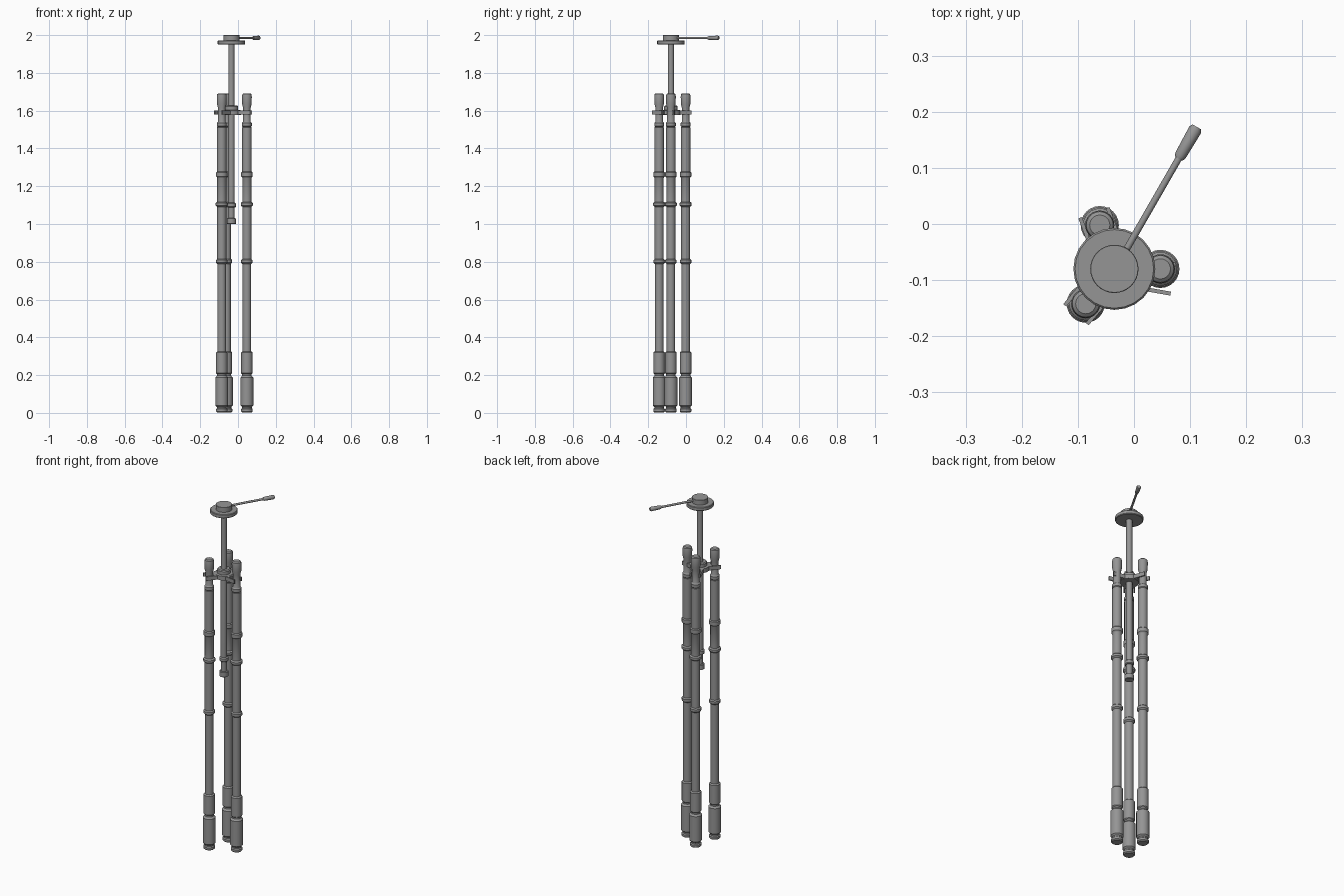
import bpy, bmesh
from math import cos, sin, pi, radians
from mathutils import Matrix, Vector

cube = bpy.data.objects.get("Cube")
if cube:
    bpy.data.objects.remove(cube, do_unlink=True)

grey = bpy.data.materials.new("mid grey")
grey.use_nodes = True
colour = (0.3, 0.3, 0.3, 1)
grey.diffuse_color = colour
grey.node_tree.nodes["Principled BSDF"].inputs["Base Color"].default_value = colour

AXIS = Vector((-0.035, -0.08, 0))      # centre column position


def finish(name, bm, matrix):
    bmesh.ops.recalc_face_normals(bm, faces=bm.faces)
    mesh = bpy.data.meshes.new(name)
    bm.to_mesh(mesh)
    bm.free()
    mesh.materials.append(grey)
    ob = bpy.data.objects.new(name, mesh)
    bpy.context.collection.objects.link(ob)
    ob.matrix_world = matrix
    bpy.ops.object.select_all(action='DESELECT')
    bpy.context.view_layer.objects.active = ob
    ob.select_set(True)
    bpy.ops.object.shade_smooth_by_angle(angle=radians(35))
    return ob


def lathe(name, profile, matrix, sides=24):
    """Turn a (radius, height) profile around z and cap both ends."""
    bm = bmesh.new()
    rings = [[bm.verts.new((r * cos(2 * pi * i / sides), r * sin(2 * pi * i / sides), z))
              for i in range(sides)] for r, z in profile]
    for low, high in zip(rings, rings[1:]):
        for i in range(sides):
            j = (i + 1) % sides
            bm.faces.new((low[i], low[j], high[j], high[i]))
    bm.faces.new(rings[0][::-1])
    bm.faces.new(rings[-1])
    return finish(name, bm, matrix)


def box(name, size, centre, matrix):
    bm = bmesh.new()
    bmesh.ops.create_cube(bm, size=1)
    bmesh.ops.scale(bm, vec=size, verts=bm.verts)
    bmesh.ops.translate(bm, vec=centre, verts=bm.verts)
    return finish(name, bm, matrix)


def ring(r, low, high, bevel=0.005):
    """Profile points of a collar with softened edges."""
    return [(r - bevel, low), (r, low + bevel), (r, high - bevel), (r - bevel, high)]


# Folded legs: foot, sleeve, telescopic tubes, clamp collars, pivot neck, knob
leg_profile = (
    [(0.026, 0.003), (0.031, 0.008), (0.031, 0.02), (0.026, 0.025), (0.026, 0.032)]
    + ring(0.034, 0.035, 0.192)
    + [(0.025, 0.197), (0.025, 0.203)]
    + ring(0.03, 0.205, 0.325)
    + [(0.023, 0.326), (0.023, 0.788)]
    + ring(0.03, 0.79, 0.814)
    + [(0.024, 0.815), (0.024, 1.091)]
    + ring(0.032, 1.093, 1.116)
    + [(0.024, 1.117), (0.024, 1.244)]
    + ring(0.03, 1.246, 1.278)
    + [(0.025, 1.28), (0.025, 1.512)]
    + ring(0.026, 1.513, 1.54)
    + [(0.02, 1.542), (0.02, 1.615), (0.025, 1.635), (0.026, 1.675),
       (0.024, 1.687), (0.018, 1.692)])
legs = {"left_leg": (0.047, -0.08), "back_leg": (-0.061, -0.002), "front_leg": (-0.086, -0.142)}
for name, (x, y) in legs.items():
    lathe(name, leg_profile, Matrix.Translation((x, y, 0)))

# Centre column with lower collar and end cap
column_profile = (
    ring(0.024, 1.0, 1.03, 0.002)
    + [(0.016, 1.031), (0.016, 1.088)]
    + ring(0.024, 1.088, 1.112, 0.004)
    + [(0.017, 1.113), (0.017, 1.6), (0.016, 1.61), (0.016, 1.955)])
lathe("centre_column", column_profile, Matrix.Translation(AXIS))

# Hub and its three forks that hold the legs
lathe("hub", [(0.05, 1.578), (0.05, 1.602), (0.036, 1.604), (0.036, 1.622), (0.031, 1.627)],
      Matrix.Translation(AXIS))
for index, angle in enumerate((-10, 110, 230)):
    turn = Matrix.Translation(AXIS) @ Matrix.Rotation(radians(angle), 4, 'Z')
    box(f"hub_arm_{index + 1}", (0.04, 0.052, 0.022), (0.04, 0, 1.59), turn)
    for side in (-1, 1):
        box(f"fork_prong_{index + 1}", (0.065, 0.007, 0.022), (0.074, side * 0.026, 1.59), turn)

# Head plate and raised mount
lathe("head_plate", ring(0.073, 1.95, 1.972, 0.003), Matrix.Translation(AXIS))
lathe("head_mount", ring(0.043, 1.97, 2.0, 0.001), Matrix.Translation(AXIS), 32)

# Pan handle with grip
start, end = Vector((-0.015, -0.048, 1.985)), Vector((0.112, 0.173, 1.985))
direction = end - start
aim = Matrix.Translation(start) @ direction.to_track_quat('Z', 'Y').to_matrix().to_4x4()
length = direction.length
lathe("handle_rod", [(0.006, 0), (0.006, length - 0.05)], aim, 16)
lathe("handle_grip", [(0.008, length - 0.065), (0.0105, length - 0.058),
                      (0.012, length - 0.006), (0.009, length)], aim, 16)
